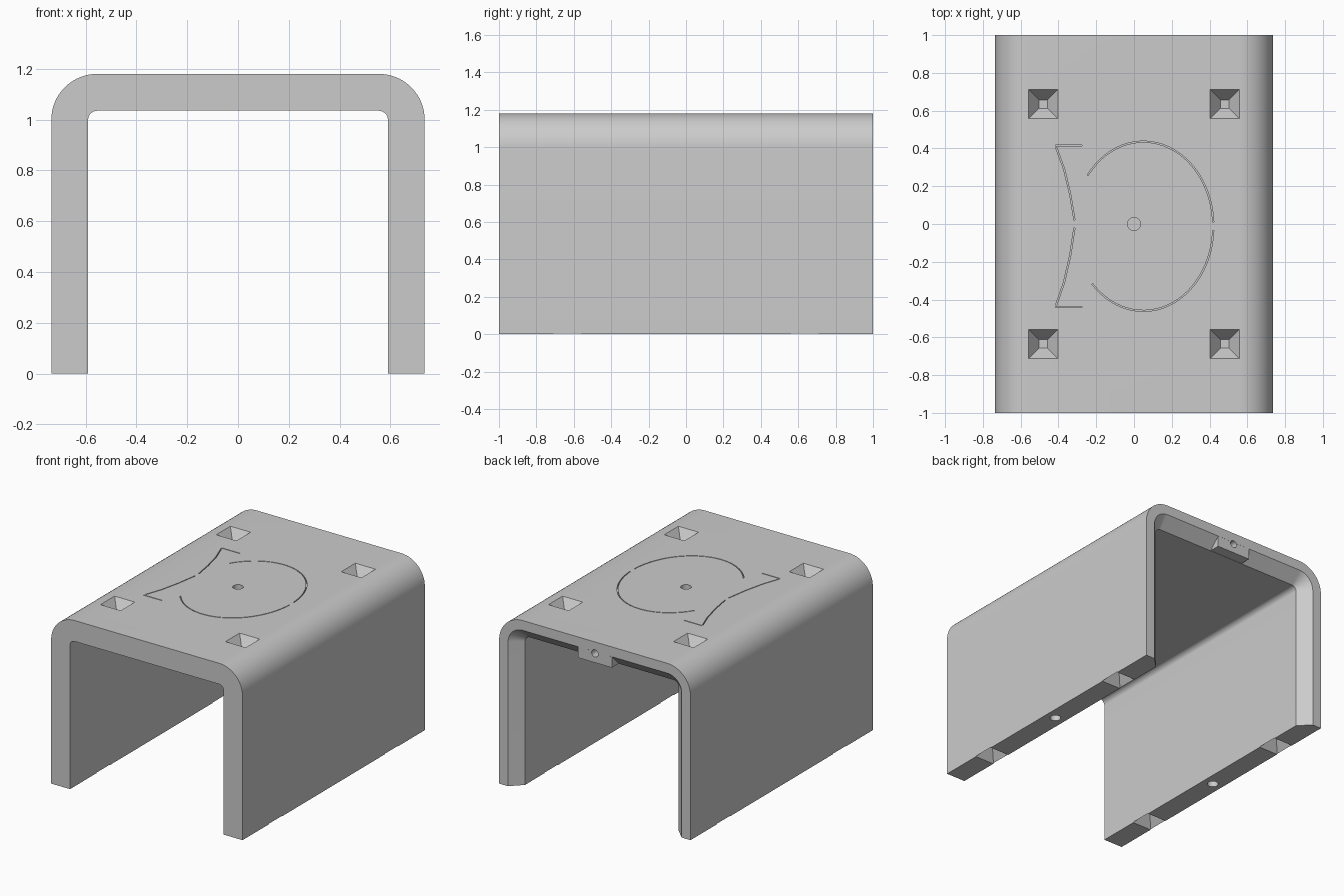
import bpy, bmesh
from math import sin, cos, pi, radians
from mathutils import Vector

if "Cube" in bpy.data.objects:
    bpy.data.objects.remove(bpy.data.objects["Cube"])

HALF, TOP, WALL = 0.735, 1.18, 0.145

grey = bpy.data.materials.new("light_grey")
grey.use_nodes = True
grey.diffuse_color = (0.6, 0.6, 0.6, 1)
grey.node_tree.nodes["Principled BSDF"].inputs["Base Color"].default_value = (0.6, 0.6, 0.6, 1)


def finish(bm, name):
    bmesh.ops.recalc_face_normals(bm, faces=bm.faces)
    mesh = bpy.data.meshes.new(name)
    bm.to_mesh(mesh)
    bm.free()
    mesh.materials.append(grey)
    obj = bpy.data.objects.new(name, mesh)
    bpy.context.collection.objects.link(obj)
    return obj


def arch(inset, radius, y, steps=16):
    """Upside-down U outline with rounded shoulders."""
    h, t = HALF - inset, TOP - inset
    pts = [(-h, y, 0)]
    for side, start in ((-1, pi), (1, pi / 2)):
        for i in range(steps + 1):
            a = start - i * pi / 2 / steps
            pts.append((side * (h - radius) + radius * cos(a), y, t - radius + radius * sin(a)))
    return pts + [(h, y, 0)]


def loft(bm, rings, closed_rings, cyclic=False):
    """Skin a list of equal-length point rings."""
    rows = [[bm.verts.new(p) for p in ring] for ring in rings]
    n = len(rows[0])
    pairs = list(zip(rows, rows[1:])) + ([(rows[-1], rows[0])] if cyclic else [])
    for a, b in pairs:
        for i in range(n if closed_rings else n - 1):
            j = (i + 1) % n
            bm.faces.new((a[i], a[j], b[j], b[i]))
    return rows


def frustum(bm, centre, mouth, floor, axis_z):
    """Square tapered pit cutter, extended slightly past its mouth."""
    cx, cy, cz = centre
    slope = (mouth - floor) / 0.075
    rings = []
    for depth in (-0.02, 0.075):
        s = (mouth - slope * depth) / 2
        rings.append([(cx + sx * s, cy + sy * s, cz - axis_z * depth)
                      for sx, sy in ((-1, -1), (1, -1), (1, 1), (-1, 1))])
    for row in loft(bm, rings, True):
        bm.faces.new(row)


def drill(bm, centre, radius, direction, depth=0.07):
    """Round blind hole cutter."""
    d = Vector(direction)
    u = d.orthogonal().normalized()
    v = d.cross(u)
    rings = [[Vector(centre) + d * k + (u * cos(a) + v * sin(a)) * radius
              for a in (2 * pi * i / 24 for i in range(24))] for k in (-0.02, depth)]
    for row in loft(bm, rings, True):
        bm.faces.new(row)


def groove(bm, path, width=0.006, depth=0.015):
    """Thin engraved line following a path on the top."""
    rings = []
    pts = [Vector((x, y, 0)) for x, y in path]
    for i, p in enumerate(pts):
        t = (pts[min(i + 1, len(pts) - 1)] - pts[max(i - 1, 0)]).normalized()
        n = Vector((-t.y, t.x, 0)) * width / 2
        rings.append([(q.x, q.y, z) for q, z in ((p - n, TOP - depth), (p + n, TOP - depth),
                                                  (p + n, TOP + 0.02), (p - n, TOP + 0.02))])
    rows = loft(bm, rings, True)
    bm.faces.new(rows[0])
    bm.faces.new(rows[-1])


def boolean(target, tool, operation):
    mod = target.modifiers.new(operation, 'BOOLEAN')
    mod.operation, mod.object, mod.solver = operation, tool, 'EXACT'
    bpy.context.view_layer.objects.active = target
    bpy.ops.object.modifier_apply(modifier=mod.name)
    bpy.data.objects.remove(tool)


# Arched shell, its inner edge bevelled at the back
bm = bmesh.new()
rings = [arch(0, 0.18, -1), arch(0, 0.18, 1), arch(0.068, 0.112, 1),
         arch(WALL, 0.036, 0.924), arch(WALL, 0.036, -1)]
rows = loft(bm, rings, False, cyclic=True)
for end in (0, -1):
    bm.faces.new([row[end] for row in rows])
shell = finish(bm, "arched_cover")

# Full-thickness tab at the back edge
bm = bmesh.new()
bmesh.ops.create_cube(bm, size=1)
bmesh.ops.scale(bm, vec=(0.26, 0.0995, 0.1), verts=bm.verts)
bmesh.ops.translate(bm, vec=(0, 0.95, TOP - WALL + 0.051), verts=bm.verts)
boolean(shell, finish(bm, "back_tab"), 'UNION')

# Tapered pits and round holes on the top, under the legs and in the tab
bm = bmesh.new()
leg = HALF - WALL / 2
for sx in (-1, 1):
    for sy in (-1, 1):
        frustum(bm, (sx * 0.48, sy * 0.635, TOP), 0.155, 0.045, 1)
        frustum(bm, (sx * leg, sy * 0.635, 0), 0.15, 0.045, -1)
    drill(bm, (sx * leg, 0, 0), 0.035, (0, 0, 1))
drill(bm, (0, 0, TOP), 0.034, (0, 0, -1))
drill(bm, (0, 1, 1.1), 0.025, (0, -1, 0))
boolean(shell, finish(bm, "hole_cutter"), 'DIFFERENCE')

# Fine engraved outline: two bowed halves and a flared tail
bm = bmesh.new()
for side, last in ((1, 143), (-1, 137)):
    angles = [radians(3 + (last - 3) * i / 28) * side for i in range(29)]
    groove(bm, [(0.05 + 0.37 * cos(a), -0.012 + 0.448 * sin(a)) for a in angles])
    tip = 0.415 if side > 0 else -0.44
    groove(bm, [(-0.315, side * 0.02), (-0.338, tip * 0.38), (-0.37, tip * 0.7), (-0.412, tip * 0.975)])
    groove(bm, [(-0.415, tip), (-0.275, tip)])
boolean(shell, finish(bm, "groove_cutter"), 'DIFFERENCE')

# Smooth rounded shoulders, crisp edges elsewhere
bpy.ops.object.select_all(action='DESELECT')
shell.select_set(True)
bpy.context.view_layer.objects.active = shell
bpy.ops.object.shade_smooth_by_angle(angle=radians(30))
